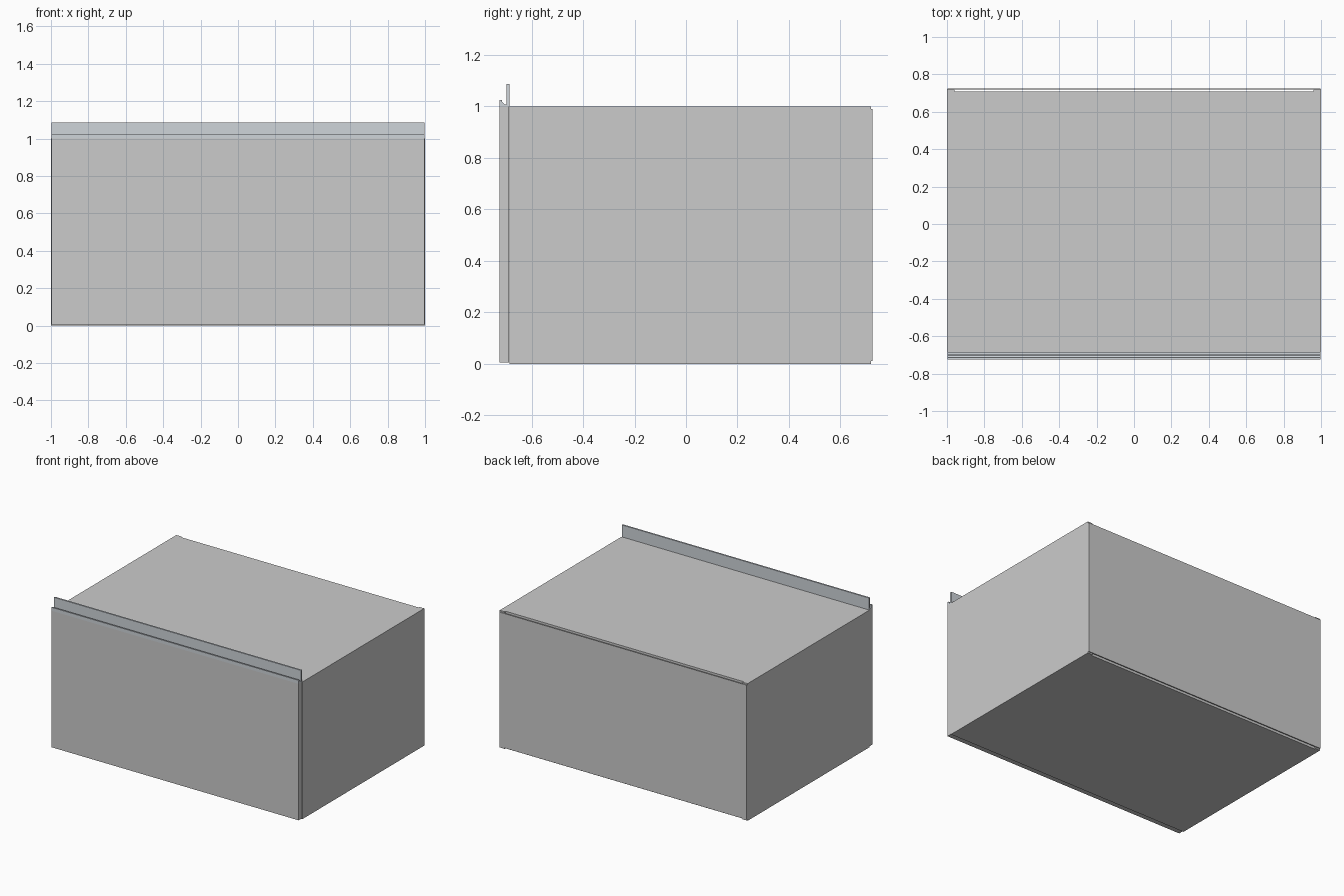
import bpy

if "Cube" in bpy.data.objects:
    bpy.data.objects.remove(bpy.data.objects["Cube"])


def panel(name, x0, x1, y0, y1, z0, z1):
    """Flat board given by its extents."""
    bpy.ops.mesh.primitive_cube_add(size=1, location=((x0 + x1) / 2, (y0 + y1) / 2, (z0 + z1) / 2))
    ob = bpy.context.object
    ob.name = name
    ob.scale = (x1 - x0, y1 - y0, z1 - z0)
    bpy.ops.object.transform_apply(location=False, rotation=False, scale=True)
    return ob


T = 0.04                       # board thickness
FRONT, BACK = -0.685, 0.718    # carcass depth range

# Carcass: two sides, with top and bottom stopping short of the back sheet
for name, s in (("left_side", -1), ("right_side", 1)):
    a, b = sorted((s, s * (1 - T)))
    panel(name, a, b, FRONT, BACK, 0, 1)
for name, z in (("bottom_board", 0), ("top_board", 1 - T)):
    panel(name, -1 + T, 1 - T, FRONT, 0.708, z, z + T)

# Thin back sheet and drawer front
panel("back_sheet", -0.997, 0.997, BACK, 0.725, 0.01, 0.99)
panel("drawer_front", -0.997, 0.997, -0.725, FRONT - 0.002, 0.005, 1.0)

# Grip rail: upright fin and low front lip, extruded along the front's top edge
profile = [(-0.725, 1.0), (-0.685, 1.0), (-0.685, 1.087), (-0.697, 1.087),
           (-0.697, 1.008), (-0.704, 1.008), (-0.714, 1.018), (-0.715, 1.025), (-0.725, 1.025)]
n = len(profile)
verts = [(x, y, z) for x in (-0.997, 0.997) for y, z in profile]
faces = [(i, i + n, (i + 1) % n + n, (i + 1) % n) for i in range(n)]
faces += [tuple(range(n)), tuple(range(2 * n - 1, n - 1, -1))]
mesh = bpy.data.meshes.new("grip_rail")
mesh.from_pydata(verts, [], faces)
rail = bpy.data.objects.new("grip_rail", mesh)
bpy.context.collection.objects.link(rail)
bpy.context.view_layer.objects.active = rail
rail.select_set(True)
bpy.ops.object.mode_set(mode='EDIT')
bpy.ops.mesh.select_all(action='SELECT')
bpy.ops.mesh.normals_make_consistent(inside=False)
bpy.ops.object.mode_set(mode='OBJECT')

# Brushed metal colour for the rail
metal = bpy.data.materials.new("rail_metal")
metal.diffuse_color = (0.62, 0.66, 0.7, 1)
metal.use_nodes = True
metal.node_tree.nodes["Principled BSDF"].inputs["Base Color"].default_value = metal.diffuse_color
mesh.materials.append(metal)
